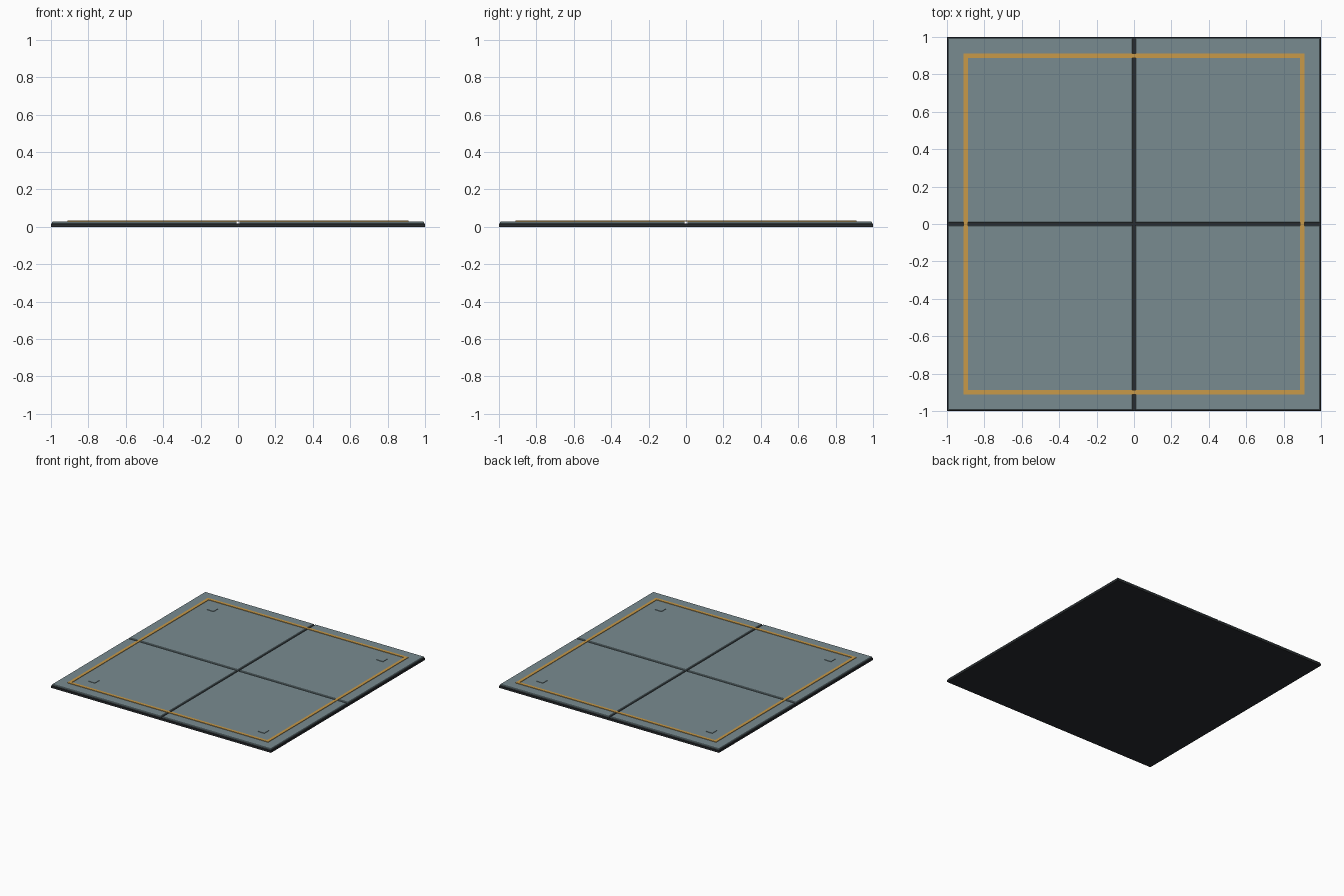
import bpy, bmesh
from mathutils import Vector

if "Cube" in bpy.data.objects:
    bpy.data.objects.remove(bpy.data.objects["Cube"])


def mat(name, c):
    m = bpy.data.materials.new(name)
    m.diffuse_color = (*c, 1)
    m.use_nodes = True
    m.node_tree.nodes["Principled BSDF"].inputs["Base Color"].default_value = m.diffuse_color
    return m


DARK = mat("dark_rubber", (0.022, 0.025, 0.028))
TILE = mat("grey_teal_panel", (0.19, 0.26, 0.28))
AMBER = mat("amber_stripe", (0.58, 0.32, 0.065))


def box(name, x0, x1, y0, y1, z0, z1, m, bevel=0):
    bm = bmesh.new()
    bmesh.ops.create_cube(bm, size=1)
    for v in bm.verts:
        v.co = Vector(((x0 + x1) / 2 + v.co.x * (x1 - x0),
                       (y0 + y1) / 2 + v.co.y * (y1 - y0),
                       (z0 + z1) / 2 + v.co.z * (z1 - z0)))
    if bevel:  # chamfer only the top rim
        rim = [e for e in bm.edges if all(v.co.z > z1 - 1e-5 for v in e.verts)]
        bmesh.ops.bevel(bm, geom=rim, offset=bevel, segments=1, affect='EDGES')
    me = bpy.data.meshes.new(name)
    bm.to_mesh(me)
    bm.free()
    me.materials.append(m)
    ob = bpy.data.objects.new(name, me)
    bpy.context.collection.objects.link(ob)
    return ob


# dark backing slab
box("base_slab", -1, 1, -1, 1, 0, 0.019, DARK, 0.003)

# four floor panels, each with a small raised corner pad
for sx in (-1, 1):
    for sy in (-1, 1):
        xs, ys = sorted((sx * 0.007, sx * 0.994)), sorted((sy * 0.007, sy * 0.994))
        box("floor_panel", *xs, *ys, 0.018, 0.029, TILE, 0.003)
        cx, cy = sx * 0.77, sy * 0.77
        box("corner_pad", cx - 0.03, cx + 0.03, cy - 0.03, cy + 0.03,
            0.028, 0.033, TILE)

# amber border stripe
o, i, z0, z1 = 0.912, 0.888, 0.028, 0.033
for s in (-1, 1):
    a, b = sorted((s * o, s * i))
    box("border_stripe_x", -o, o, a, b, z0, z1, AMBER)
    box("border_stripe_y", a, b, -i, i, z0, z1, AMBER)
